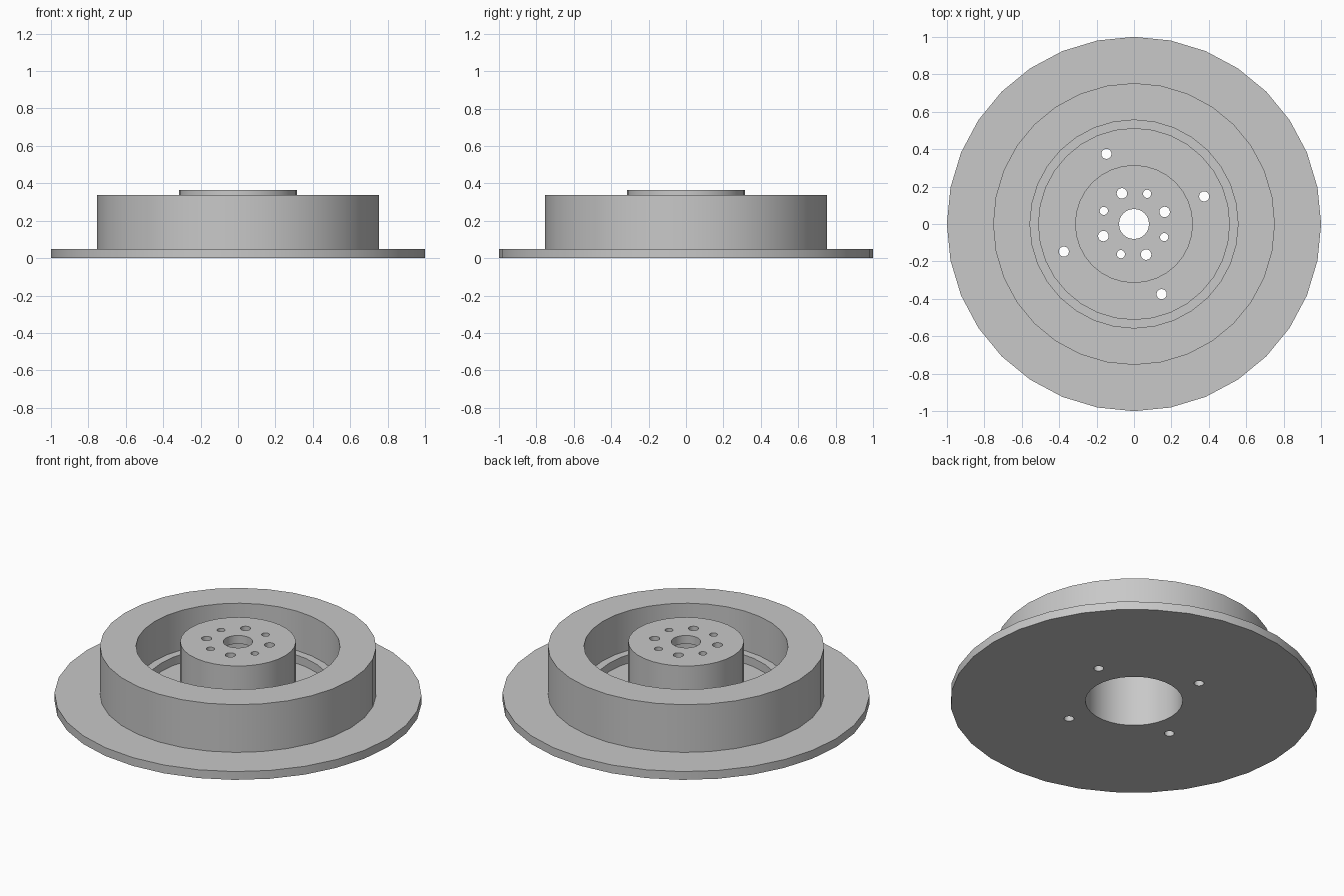
import bpy, bmesh
from math import cos, sin, pi, radians

SEGMENTS = 32

cube = bpy.data.objects.get("Cube")
if cube:
    bpy.data.objects.remove(cube, do_unlink=True)

grey = bpy.data.materials.new("plain grey")
grey.use_nodes = True
colour = (0.58, 0.58, 0.58, 1)
grey.diffuse_color = colour
grey.node_tree.nodes["Principled BSDF"].inputs["Base Color"].default_value = colour


def lathe(name, profile):
    """Turn a closed (radius, height) profile around the z axis."""
    bm = bmesh.new()
    rings = []
    for i in range(SEGMENTS):
        a = 2 * pi * i / SEGMENTS
        rings.append([bm.verts.new((r * cos(a), r * sin(a), z)) for r, z in profile])
    n = len(profile)
    for i in range(SEGMENTS):
        here, after = rings[i], rings[(i + 1) % SEGMENTS]
        for j in range(n):
            k = (j + 1) % n
            bm.faces.new((here[j], after[j], after[k], here[k]))
    bmesh.ops.recalc_face_normals(bm, faces=bm.faces)
    mesh = bpy.data.meshes.new(name)
    bm.to_mesh(mesh)
    bm.free()
    mesh.materials.append(grey)
    obj = bpy.data.objects.new(name, mesh)
    bpy.context.collection.objects.link(obj)
    return obj


def activate(obj):
    bpy.ops.object.select_all(action="DESELECT")
    obj.select_set(True)
    bpy.context.view_layer.objects.active = obj


def drill(obj, circle_radius, hole_radius, start, count, z):
    """Drill a circle of evenly spaced round holes."""
    for i in range(count):
        a = radians(start) + 2 * pi * i / count
        bpy.ops.mesh.primitive_cylinder_add(
            vertices=24, radius=hole_radius, depth=0.2,
            location=(circle_radius * cos(a), circle_radius * sin(a), z))
        cutter = bpy.context.object
        cutter.name = "hole_cutter"
        cutter.hide_render = True
        cutter.data.materials.append(grey)
        mod = obj.modifiers.new("hole", "BOOLEAN")
        mod.operation = "DIFFERENCE"
        mod.solver = "EXACT"
        mod.object = cutter
        activate(obj)
        bpy.ops.object.modifier_apply(modifier=mod.name)
        bpy.data.objects.remove(cutter, do_unlink=True)


# Wide base flange with the bore and four bolt holes
flange = lathe("base_flange", [(0.265, 0), (1, 0), (1, 0.05), (0.265, 0.05)])
drill(flange, 0.403, 0.027, 21.5, 4, 0.025)

# Thick outer rim with a low ledge around its inside
rim = lathe("outer_rim", [(0.51, 0.05), (0.753, 0.05), (0.753, 0.337),
                          (0.556, 0.337), (0.556, 0.1), (0.51, 0.1)])

# Hollow hub with a cap, a centre hole and two alternating sets of holes
hub = lathe("centre_hub", [(0.265, 0.05), (0.315, 0.05), (0.315, 0.365),
                           (0.08, 0.365), (0.08, 0.315), (0.265, 0.315)])
drill(hub, 0.176, 0.028, 21.5, 4, 0.34)
drill(hub, 0.176, 0.022, 66.5, 4, 0.34)

# Smooth round walls with crisp corners
for part in (flange, rim, hub):
    activate(part)
    bpy.ops.object.shade_smooth_by_angle(angle=radians(30))
